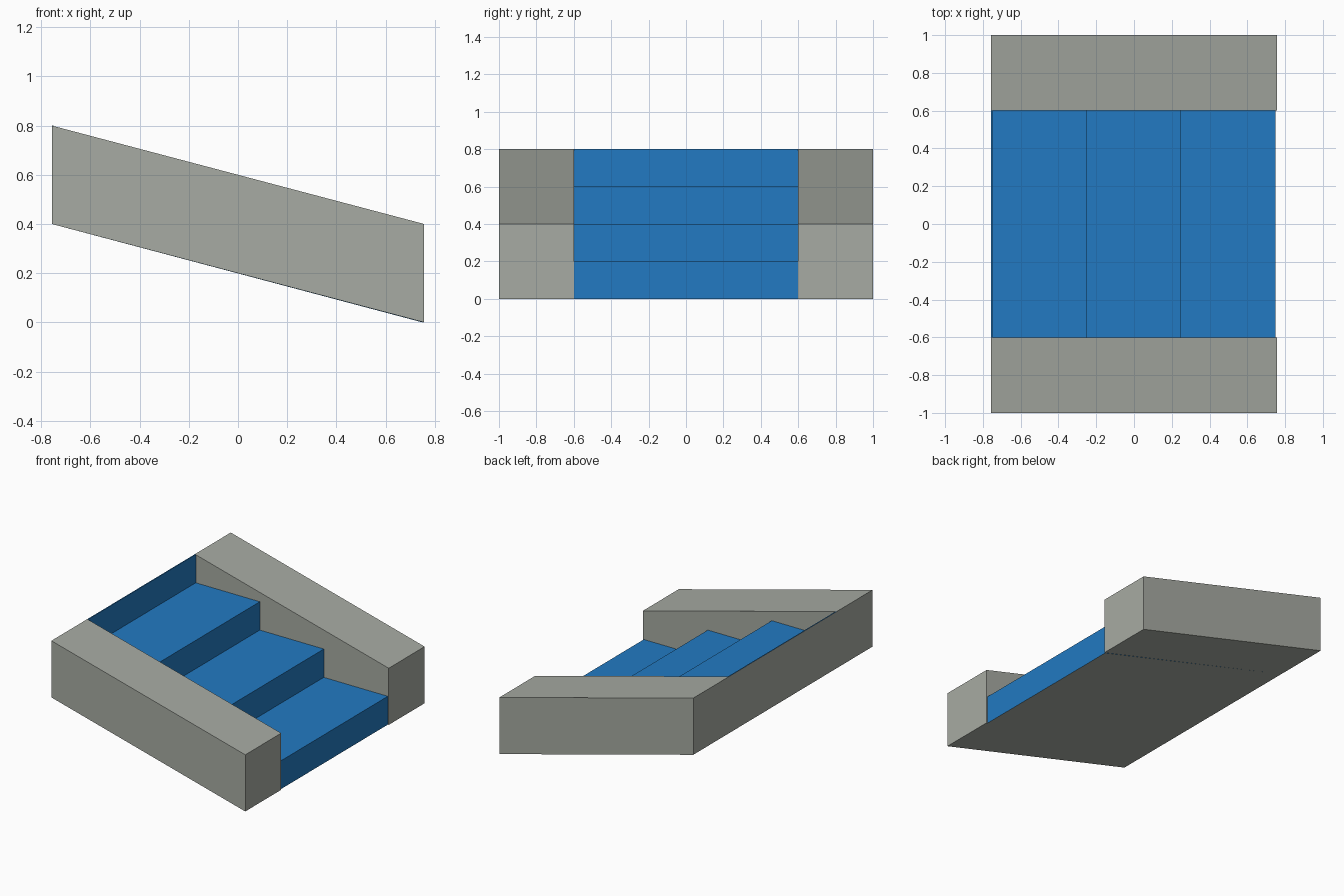
import bpy

if "Cube" in bpy.data.objects:
    bpy.data.objects.remove(bpy.data.objects["Cube"])

X = 0.757          # half length of the side walls
STEP = 0.75        # front of the lowest riser
INNER, OUTER = 0.6, 1.0


def lin(c):
    c /= 255
    return c / 12.92 if c <= 0.04045 else ((c + 0.055) / 1.055) ** 2.4


def material(name, rgb):
    m = bpy.data.materials.new(name)
    m.diffuse_color = (*[lin(c) for c in rgb], 1)
    m.use_nodes = True
    m.node_tree.nodes["Principled BSDF"].inputs["Base Color"].default_value = m.diffuse_color
    return m


grey = material("stone grey", (167, 171, 163))
blue = material("step blue", (34, 122, 194))


def extrude(name, profile, y0, y1, mats):
    """Extrude a counter-clockwise (x, z) profile from y0 (front) to y1 (back)."""
    n = len(profile)
    verts = [(x, y, z) for y in (y0, y1) for x, z in profile]
    faces = [list(range(n)), list(range(2 * n - 1, n - 1, -1))]
    faces += [[(i + 1) % n, i, i + n, (i + 1) % n + n] for i in range(n)]
    mesh = bpy.data.meshes.new(name)
    mesh.from_pydata(verts, [], faces)
    for m in mats:
        mesh.materials.append(m)
    ob = bpy.data.objects.new(name, mesh)
    bpy.context.collection.objects.link(ob)
    return ob


# Sloping side walls
wall = [(-X, 0.4), (X, 0.0), (X, 0.4), (-X, 0.8)]
extrude("front_side_wall", wall, -OUTER, -INNER, [grey])
extrude("back_side_wall", wall, INNER, OUTER, [grey])

# Stair block: four risers, three treads, narrow top lip, sloping underside
profile = [(-X, 0.4)]
for i in range(4):
    x = STEP - 0.5 * i
    profile += [(x, 0.2 * i), (x, 0.2 * (i + 1))]
profile.append((-X, 0.8))
stairs = extrude("stairs", profile, -INNER, INNER, [blue, grey])

# Underside and rear face are grey, everything else blue
for p in stairs.data.polygons:
    if p.normal.z < -0.5 or p.normal.x < -0.5:
        p.material_index = 1
